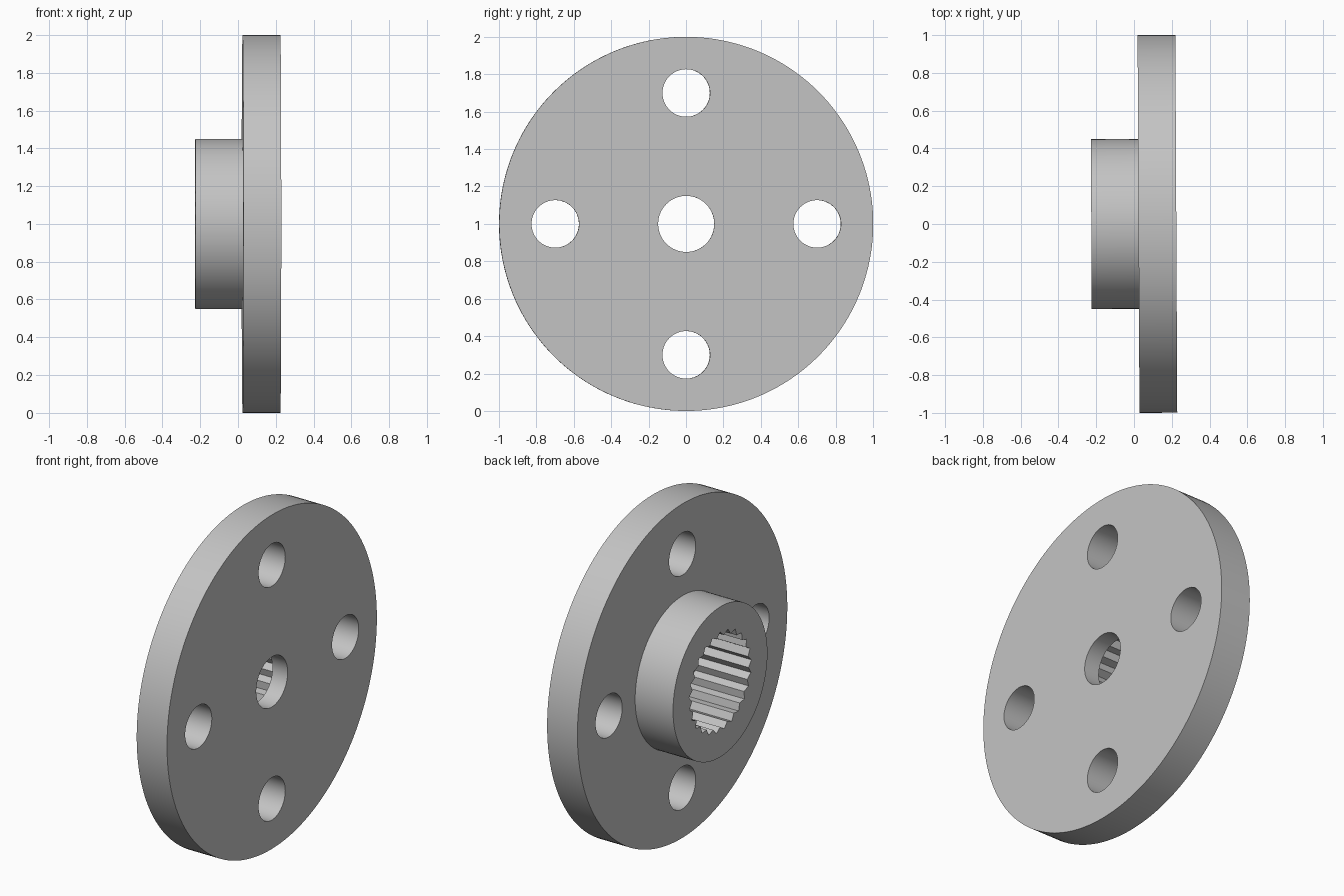
import bpy, bmesh
from math import sin, cos, pi, radians
from mathutils import Matrix

cube = bpy.data.objects.get("Cube")
if cube:
    bpy.data.objects.remove(cube, do_unlink=True)

grey = bpy.data.materials.new("light grey")
grey.use_nodes = True
COLOUR = (0.55, 0.55, 0.55, 1)
grey.diffuse_color = COLOUR
grey.node_tree.nodes["Principled BSDF"].inputs["Base Color"].default_value = COLOUR

# Positions along the axle
HUB_END, FLANGE_BACK, SOCKET_END, FLANGE_FACE = -0.226, 0.024, 0.124, 0.224


def circle(radius, sides):
    return [(radius * cos(2 * pi * i / sides), radius * sin(2 * pi * i / sides))
            for i in range(sides)]


def prism(name, outline, x0, x1, y=0, z=0):
    """Extrude a (y, z) outline along x."""
    bm = bmesh.new()
    face = bm.faces.new([bm.verts.new((x0, y + a, z + b)) for a, b in outline])
    side = bmesh.ops.extrude_face_region(bm, geom=[face])["geom"]
    moved = [v for v in side if isinstance(v, bmesh.types.BMVert)]
    bmesh.ops.translate(bm, verts=moved, vec=(x1 - x0, 0, 0))
    bmesh.ops.recalc_face_normals(bm, faces=bm.faces)
    mesh = bpy.data.meshes.new(name)
    bm.to_mesh(mesh)
    bm.free()
    mesh.materials.append(grey)
    obj = bpy.data.objects.new(name, mesh)
    bpy.context.collection.objects.link(obj)
    return obj


def combine(target, tool, operation):
    """Apply a boolean and discard the tool."""
    mod = target.modifiers.new(operation.lower(), 'BOOLEAN')
    mod.operation, mod.object, mod.solver = operation, tool, 'EXACT'
    bpy.context.view_layer.objects.active = target
    bpy.ops.object.modifier_apply(modifier=mod.name)
    bpy.data.objects.remove(tool, do_unlink=True)


# Flange disc joined with the hub
horn = prism("flanged_hub", circle(1, 160), FLANGE_BACK, FLANGE_FACE)
hub = prism("hub", circle(0.45, 96), HUB_END, FLANGE_BACK + 0.05)
combine(horn, hub, 'UNION')

# Toothed socket in the hub
TEETH = 25
spline = [((0.298 if i % 2 == 0 else 0.27) * cos(pi * i / TEETH + pi / 2),
           (0.298 if i % 2 == 0 else 0.27) * sin(pi * i / TEETH + pi / 2))
          for i in range(2 * TEETH)]
combine(horn, prism("socket_cutter", spline, HUB_END - 0.1, SOCKET_END), 'DIFFERENCE')

# Central screw hole and four mounting holes
combine(horn, prism("screw_cutter", circle(0.15, 64), 0, 0.4), 'DIFFERENCE')
for y, z in ((0.7, 0), (0, 0.7), (-0.7, 0), (0, -0.7)):
    combine(horn, prism("mount_cutter", circle(0.127, 64), -0.1, 0.4, y, z), 'DIFFERENCE')

# Slight turn about the vertical, then stand on the ground
horn.data.transform(Matrix.Translation((0, 0, 1)) @ Matrix.Rotation(0.005, 4, 'Z'))
bpy.ops.object.select_all(action='DESELECT')
horn.select_set(True)
bpy.context.view_layer.objects.active = horn
bpy.ops.object.shade_smooth_by_angle(angle=radians(25))
